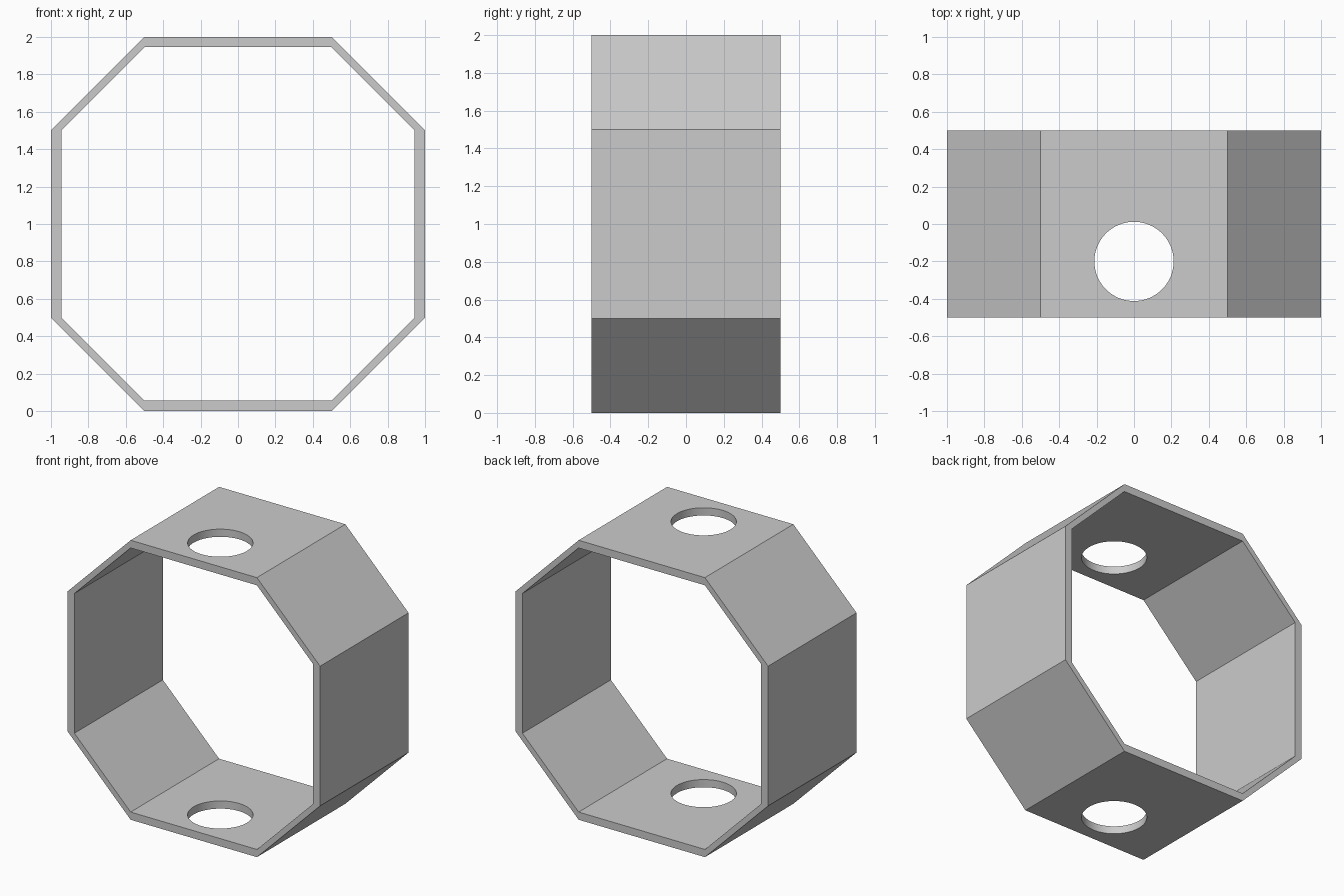
import bpy, bmesh
from math import radians

if "Cube" in bpy.data.objects:
    bpy.data.objects.remove(bpy.data.objects["Cube"])

DEPTH = 1.0
WALL = 0.055


def octagon(flat, reach):
    """Octagon in XZ around z = 1: sides of half-length flat, at distance reach."""
    quarter = [(reach, -flat), (reach, flat), (flat, reach), (-flat, reach)]
    points = quarter + [(-x, -z) for x, z in quarter]
    return [(x, z + 1) for x, z in points]


# Octagonal ring: outer and inner profiles bridged front, back, inside and outside
bm = bmesh.new()
loops = [[bm.verts.new((x, y, z)) for x, z in octagon(0.5, reach)]
         for reach, y in ((1.0, -DEPTH / 2), (1.0, DEPTH / 2),
                          (1.0 - WALL, DEPTH / 2), (1.0 - WALL, -DEPTH / 2))]
for i, loop in enumerate(loops):
    following = loops[(i + 1) % 4]
    for j in range(8):
        k = (j + 1) % 8
        bm.faces.new((loop[j], loop[k], following[k], following[j]))
bmesh.ops.recalc_face_normals(bm, faces=bm.faces)
mesh = bpy.data.meshes.new("octagonal_ring")
bm.to_mesh(mesh)
bm.free()
ring = bpy.data.objects.new("octagonal_ring", mesh)
bpy.context.collection.objects.link(ring)

# Round hole through the top and bottom panels
bpy.ops.mesh.primitive_cylinder_add(vertices=64, radius=0.212, depth=3,
                                    location=(0, -0.2, 1))
cutter = bpy.context.object
cutter.name = "hole_cutter"
cutter.hide_render = True
cut = ring.modifiers.new("round_holes", 'BOOLEAN')
cut.operation = 'DIFFERENCE'
cut.solver = 'EXACT'
cut.object = cutter

# Apply the cut, remove the cutter and smooth only the hole walls
bpy.ops.object.select_all(action='DESELECT')
ring.select_set(True)
bpy.context.view_layer.objects.active = ring
bpy.ops.object.modifier_apply(modifier=cut.name)
bpy.data.objects.remove(cutter)
bpy.ops.object.shade_smooth_by_angle(angle=radians(30))
